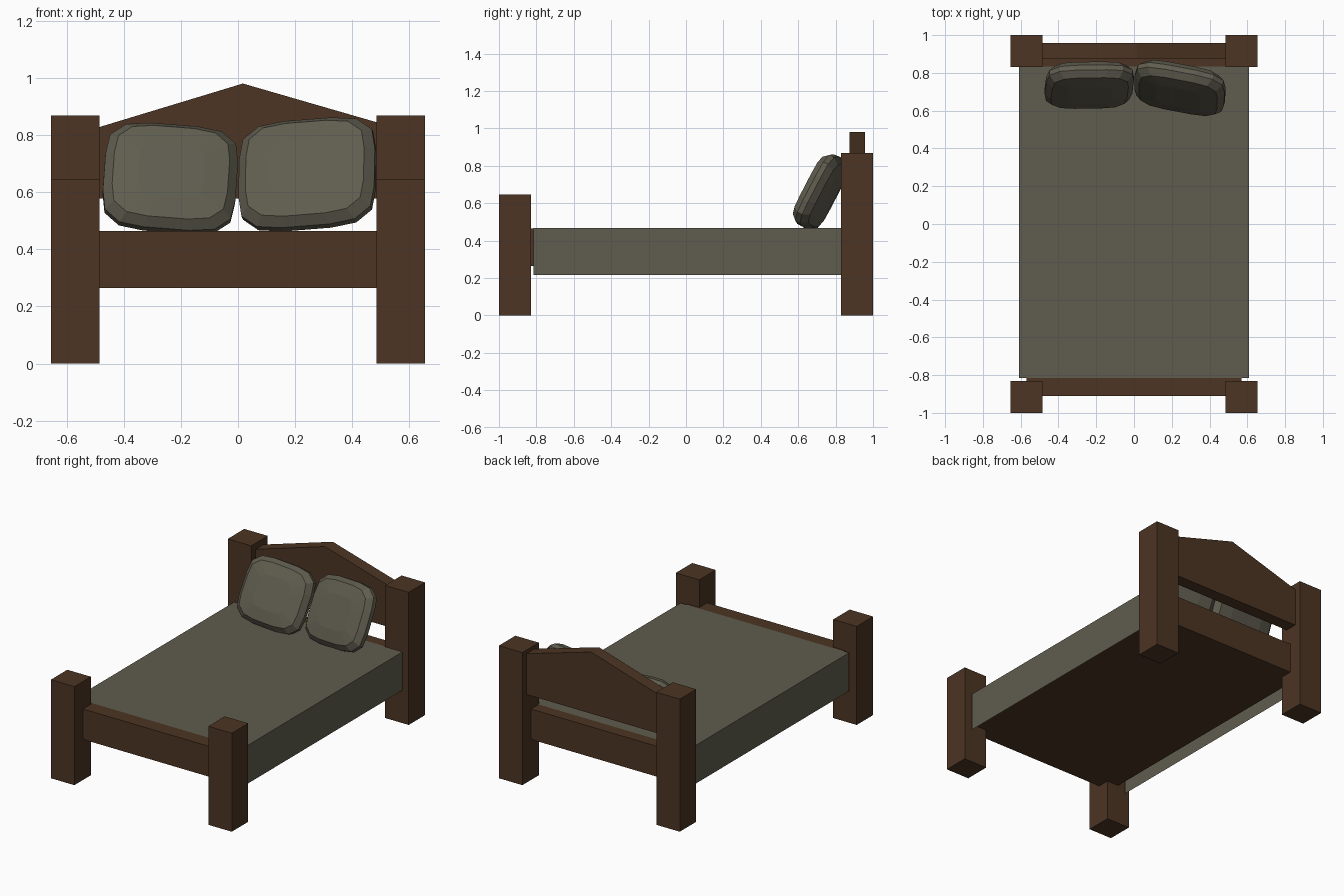
import bpy, bmesh, math
from mathutils import Matrix, Vector

if "Cube" in bpy.data.objects:
    bpy.data.objects.remove(bpy.data.objects["Cube"])


def material(name, rgb):
    m = bpy.data.materials.new(name)
    m.diffuse_color = (*rgb, 1)
    m.use_nodes = True
    m.node_tree.nodes["Principled BSDF"].inputs["Base Color"].default_value = m.diffuse_color
    return m


wood = material("dark wood", (0.072, 0.035, 0.017))
linen = material("grey linen", (0.115, 0.108, 0.077))


def make(name, verts, faces, mat, fix=True):
    me = bpy.data.meshes.new(name)
    me.from_pydata(verts, [], faces)
    if fix:
        bm = bmesh.new()
        bm.from_mesh(me)
        bmesh.ops.recalc_face_normals(bm, faces=bm.faces)
        bm.to_mesh(me)
        bm.free()
    me.materials.append(mat)
    ob = bpy.data.objects.new(name, me)
    bpy.context.collection.objects.link(ob)
    return ob


def prism(name, outline, y0, y1, mat):
    """Extrude an x-z outline from y0 to y1."""
    n = len(outline)
    verts = [(x, y, z) for y in (y0, y1) for x, z in outline]
    faces = [tuple(range(n)), tuple(range(n, 2 * n))]
    faces += [(i, (i + 1) % n, n + (i + 1) % n, n + i) for i in range(n)]
    return make(name, verts, faces, mat)


def box(name, x0, x1, y0, y1, z0, z1, mat):
    return prism(name, [(x0, z0), (x1, z0), (x1, z1), (x0, z1)], y0, y1, mat)


# four square posts
for side, s in (("left", -1), ("right", 1)):
    xa, xb = sorted((s * 0.485, s * 0.655))
    box(side + "_front_post", xa, xb, -1.0, -0.83, 0, 0.645, wood)
    box(side + "_back_post", xa, xb, 0.83, 1.0, 0, 0.868, wood)

# bed base running between the posts
box("bed_base", -0.57, 0.57, -0.91, 0.91, 0.265, 0.464, wood)

# peaked headboard
prism("headboard", [(-0.57, 0.577), (0.57, 0.577), (0.57, 0.82),
                    (0.017, 0.98), (-0.57, 0.802)], 0.875, 0.957, wood)

# thin blanket draped over the base, open at the ends and below
prof = [(-0.61, 0.215), (-0.61, 0.466), (0.61, 0.466), (0.61, 0.215)]
bv = [(x, y, z) for y in (-0.815, 0.835) for x, z in prof]
make("blanket", bv, [(i, i + 1, i + 5, i + 4) for i in range(3)], linen, fix=False)


# puffy pillows leaning on the headboard
def pillow(name, w, h, t, loc, yaw, tilt, roll):
    quarter = [(1.0, 0.35), (0.95, 0.72), (0.72, 0.94), (0.35, 1.0)]
    outline = (quarter + [(-x, z) for x, z in reversed(quarter)]
               + [(-x, -z) for x, z in quarter]
               + [(x, -z) for x, z in reversed(quarter)])
    rings = [(-0.5, 0.5), (-0.40, 0.87), (-0.12, 1.0),
             (0.12, 1.0), (0.40, 0.87), (0.5, 0.5)]
    n = len(outline)
    rot = (Matrix.Rotation(math.radians(yaw), 3, 'Z')
           @ Matrix.Rotation(math.radians(tilt), 3, 'X')
           @ Matrix.Rotation(math.radians(roll), 3, 'Y'))
    verts = [rot @ Vector((x * k * w / 2, d * t, z * k * h / 2)) + Vector(loc)
             for d, k in rings for x, z in outline]
    faces = [tuple(range(n)), tuple(range((len(rings) - 1) * n, len(rings) * n))]
    for r in range(len(rings) - 1):
        for i in range(n):
            j = (i + 1) % n
            faces.append((r * n + i, r * n + j, (r + 1) * n + j, (r + 1) * n + i))
    return make(name, verts, faces, linen)


pillow("left_pillow", 0.465, 0.41, 0.12, (-0.237, 0.735, 0.648), 3, -27, 5)
pillow("right_pillow", 0.485, 0.42, 0.12, (0.243, 0.72, 0.662), -13, -27, -5)
